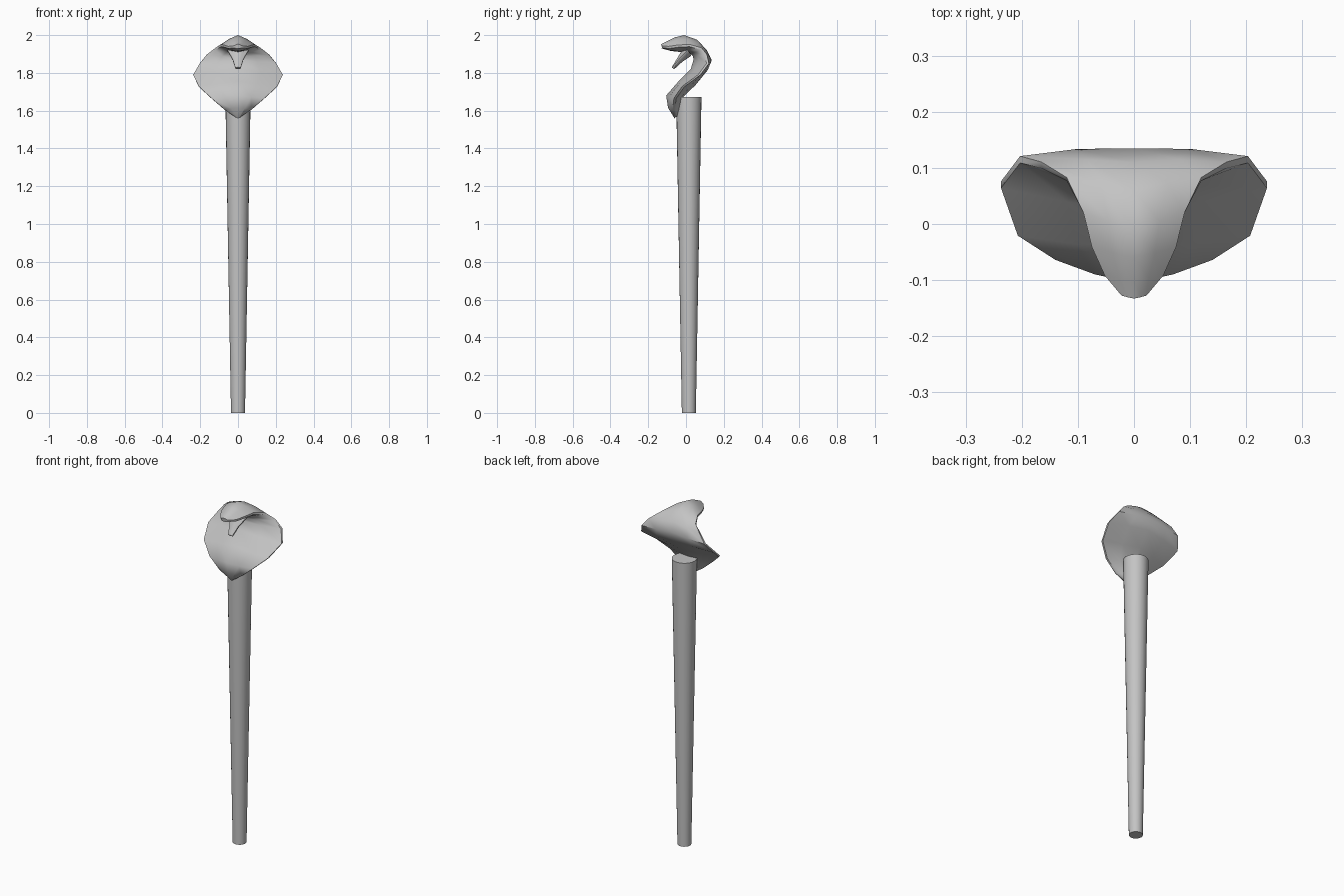
import bpy, bmesh
from mathutils import Vector

cube = bpy.data.objects.get("Cube")
if cube:
    bpy.data.objects.remove(cube)

# One plain grey for the whole staff
grey = bpy.data.materials.new("stone grey")
grey.use_nodes = True
color = (0.55, 0.55, 0.55, 1)
grey.diffuse_color = color
grey.node_tree.nodes["Principled BSDF"].inputs["Base Color"].default_value = color


def finish(name, bm, angle):
    bmesh.ops.recalc_face_normals(bm, faces=bm.faces)
    mesh = bpy.data.meshes.new(name)
    bm.to_mesh(mesh)
    bm.free()
    obj = bpy.data.objects.new(name, mesh)
    bpy.context.collection.objects.link(obj)
    mesh.materials.append(grey)
    bpy.ops.object.select_all(action="DESELECT")
    obj.select_set(True)
    bpy.context.view_layer.objects.active = obj
    bpy.ops.object.shade_smooth_by_angle(angle=angle)
    return obj


def section(edge, back, front, rim):
    """Symmetric lens: thick on the centre line, thin at its two edges."""
    e, b, f = Vector(edge), Vector((0, *back)), Vector((0, *front))
    half = (b - f).normalized() * rim
    eb, ef = e + half, e - half
    bulge = (b - f) * 0.06
    side = [eb.lerp(b, 0.5) + bulge, eb, ef, ef.lerp(f, 0.5) - bulge]
    mirrored = [Vector((-p.x, p.y, p.z)) for p in reversed(side)]
    return [b] + side + [f] + mirrored


def loft(name, rows, rim):
    bm = bmesh.new()
    rings = [[bm.verts.new(p) for p in section(*row, rim)] for row in rows]
    n = len(rings[0])
    for r0, r1 in zip(rings, rings[1:]):
        for i in range(n):
            j = (i + 1) % n
            bm.faces.new((r0[i], r0[j], r1[j], r1[i]))
    bm.faces.new(rings[0])
    bm.faces.new(rings[-1])
    return finish(name, bm, 0.9)


# Tapered shaft
bm = bmesh.new()
bmesh.ops.create_cone(bm, cap_ends=True, segments=24, radius1=0.037,
                      radius2=0.067, depth=1.673)
bmesh.ops.translate(bm, verts=bm.verts, vec=(0, 0.015, 1.673 / 2))
finish("shaft", bm, 0.7)

# S-curved hood running up into the head: edge xyz, back yz, front yz
loft("hood_and_head", [
    ((.012, -.05, 1.567), (-.04, 1.565), (-.06, 1.558)),
    ((.07, -.065, 1.605), (-.026, 1.60), (-.095, 1.615)),
    ((.14, -.058, 1.665), (-.018, 1.67), (-.105, 1.68)),
    ((.207, -.015, 1.727), (.05, 1.735), (-.04, 1.755)),
    ((.237, .07, 1.79), (.115, 1.815), (.025, 1.82)),
    ((.203, .115, 1.85), (.135, 1.87), (.04, 1.87)),
    ((.165, .105, 1.895), (.11, 1.92), (.036, 1.89)),
    ((.12, .08, 1.927), (.06, 1.975), (.02, 1.905)),
    ((.09, .02, 1.945), (-.01, 2.0), (-.01, 1.91)),
    ((.075, -.04, 1.942), (-.06, 1.988), (-.045, 1.912)),
    ((.052, -.09, 1.935), (-.1, 1.968), (-.08, 1.916)),
    ((.022, -.127, 1.938), (-.133, 1.952), (-.13, 1.93)),
], 0.006)

# Open lower jaw
loft("lower_jaw", [
    ((.055, .01, 1.918), (.028, 1.89), (-.02, 1.922)),
    ((.028, -.035, 1.87), (-.018, 1.86), (-.045, 1.88)),
    ((.014, -.07, 1.825), (-.062, 1.82), (-.075, 1.83)),
], 0.004)
